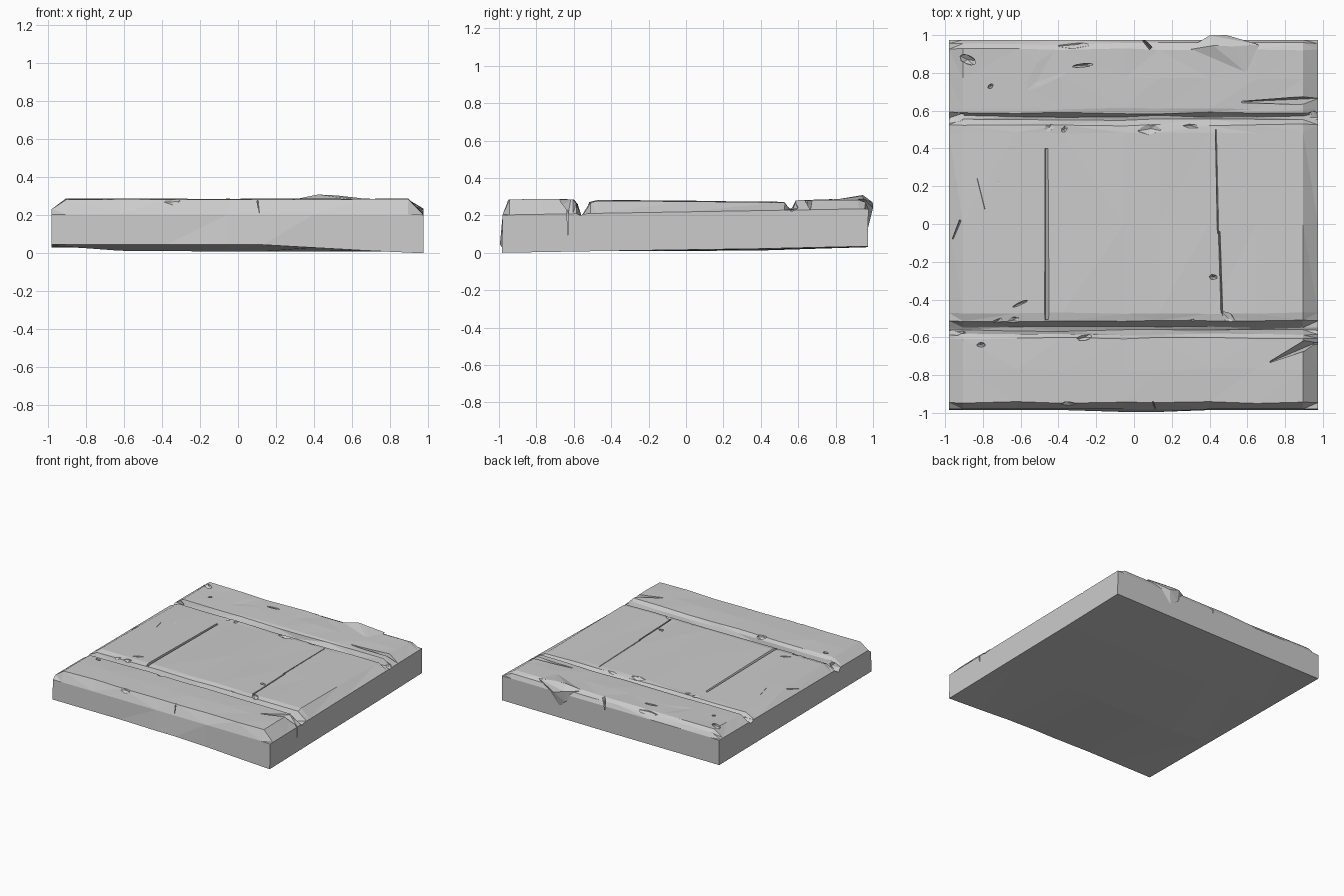
import bpy, bmesh, random
from math import cos, sin, radians
from mathutils import Vector, Matrix

if "Cube" in bpy.data.objects:
    bpy.data.objects.remove(bpy.data.objects["Cube"])

random.seed(4)


def finish(name, bm, helper=False):
    bmesh.ops.recalc_face_normals(bm, faces=bm.faces)
    me = bpy.data.meshes.new(name)
    bm.to_mesh(me)
    bm.free()
    ob = bpy.data.objects.new(name, me)
    bpy.context.collection.objects.link(ob)
    ob.hide_render = helper
    ob.hide_set(helper)
    return ob


def hull(name, pts):
    bm = bmesh.new()
    for p in pts:
        bm.verts.new(p)
    r = bmesh.ops.convex_hull(bm, input=bm.verts)
    loose = {g for g in r["geom_interior"] + r["geom_unused"] if isinstance(g, bmesh.types.BMVert)}
    bmesh.ops.delete(bm, geom=list(loose), context='VERTS')
    return finish(name, bm, True)


def lerp_table(x, table):
    if x <= table[0][0]:
        return table[0][1]
    for (a, u), (b, v) in zip(table, table[1:]):
        if x <= b:
            return u + (v - u) * (x - a) / (b - a)
    return table[-1][1]


# Slab: worn cross-section with two grooves, lofted along x
top = [(-.98, .205), (-.945, .284), (-.77, .286), (-.605, .283), (-.585, .262),
       (-.563, .200), (-.548, .208), (-.512, .270), (-.47, .280), (0, .277), (.48, .271),
       (.525, .268), (.552, .234), (.570, .236), (.588, .277), (.61, .281),
       (.77, .284), (.925, .286), (.955, .268), (.975, .235)]
bottom = [(.972, [(-.98, .03), (0, .03), (.98, .035)]),
          (.4, [(-.98, .035), (-.5, .015), (.5, .012), (.98, .022)]),
          (-.3, [(-.98, .04), (-.6, .012), (.5, .008), (.98, .012)]),
          (-.985, [(-.98, .045), (.13, .045), (.75, .01), (.98, .0)])]
stations = [-.98, -.905, -.62, -.38, -.05, .13, .4, .65, .895, .975]
bm = bmesh.new()
rings = []
for i, x in enumerate(stations):
    end = i in (0, len(stations) - 1)
    ring = []
    for y, z in top:
        if end:
            z = min(z, .232 if x < 0 else .202 + .017 * (y + 1))
        elif abs(y) < .96:
            y += random.uniform(-.006, .006)
            z += random.uniform(-.003, .003)
        ring.append(bm.verts.new((x, y, z)))
    for y, row in bottom:
        bulge = .01 if y < -.9 and i in (4, 5) else 0
        ring.append(bm.verts.new((x, y - bulge, lerp_table(x, row))))
    rings.append(ring)
n = len(rings[0])
for a, b in zip(rings, rings[1:]):
    for k in range(n):
        bm.faces.new((a[k], a[(k + 1) % n], b[(k + 1) % n], b[k]))
bm.faces.new(rings[0])
bm.faces.new(rings[-1][::-1])
bmesh.ops.triangulate(bm, faces=[f for f in bm.faces if len(f.verts) == 4])
slab = finish("stone_slab", bm)


def boolean(cutter, op='DIFFERENCE'):
    m = slab.modifiers.new(cutter.name, 'BOOLEAN')
    m.object, m.operation, m.solver = cutter, op, 'EXACT'


def slit(name, p, q, width, depth, skew=0, z=.278, taper=1):
    # V-shaped cut between two points on the top; skew moves the deep edge sideways
    p, q = Vector((*p, z)), Vector((*q, z))
    side = (q - p).cross(Vector((0, 0, 1))).normalized()
    pts = []
    for c, s in ((p, 1), (q, taper)):
        for o in (-1.3, 1.3):
            pts.append(c + side * o * width * s / 2 + Vector((0, 0, .03)))
        pts.append(c + side * skew * width * s / 2 - Vector((0, 0, depth)))
    boolean(hull(name, pts))


def chip(name, loc, size, turn=0):
    bm = bmesh.new()
    bmesh.ops.create_icosphere(bm, subdivisions=1, radius=1)
    pts = [v.co * random.uniform(.75, 1.15) for v in bm.verts]
    bm.free()
    rot = Matrix.Rotation(radians(turn), 3, 'Z')
    boolean(hull(name, [rot @ Vector([c * s for c, s in zip(p, size)]) + Vector(loc) for p in pts]))


# Broken lump on the back edge
boolean(hull("back_lump", [(.27, .92, .278), (.42, .945, .309), (.52, .94, .304), (.62, .78, .281),
                           (.40, .998, .27), (.49, 1.0, .24), (.40, .985, .18), (.46, .972, .13),
                           (.66, .95, .288), (.55, .97, .24), (.5, .8, .25), (.45, .9, .15)]), 'UNION')

# Joints of the middle panel
slit("left_joint", (-.457, -.505), (-.457, .40), .03, .035, -.7)
slit("right_joint_a", (.437, .50), (.448, -.05), .016, .02, .6)
slit("right_joint_b", (.448, -.04), (.462, -.47), .02, .02, -.5)

# Cracks running in from the edges
slit("back_right_crack", (1.0, .655), (.57, .645), .045, .05, .5, taper=.2)
slit("front_right_crack", (1.0, -.60), (.72, -.73), .06, .06, -.4, taper=.1)
slit("back_edge_crack", (.03, 1.0), (.09, .93), .02, .08, .3)
slit("right_edge_crack", (1.0, -.632), (.95, -.632), .012, .19)
slit("front_edge_crack", (.12, -1.0), (.10, -.94), .008, .08)
slit("left_hairline", (-.83, .24), (-.79, .08), .008, .01)
slit("left_edge_hairline", (-.96, -.08), (-.92, .02), .01, .03, z=.25)

# Chips and gouges
chips = [((-.88, .87), (.06, .025), -25), ((-.95, .66), (.022, .035), 10), ((-.76, .73), (.02, .012), 45),
         ((.09, .505), (.07, .04), 10), ((.50, -.50), (.05, .028), -45), ((.42, -.28), (.03, .016), 0),
         ((-.64, -.51), (.035, .02), 10), ((-.73, -.52), (.055, .022), 25), ((-.26, -.60), (.05, .024), 15),
         ((-.81, -.64), (.025, .014), 0), ((-.45, .51), (.04, .02), 30), ((-.37, .50), (.025, .014), 50),
         ((.28, -.53), (.06, .025), 20), ((-.34, -.96), (.06, .025), 0), ((-.3, .95), (.11, .025), 5),
         ((.30, .52), (.05, .018), 0), ((-.27, .84), (.07, .012), 5), ((-.60, -.42), (.05, .01), 25)]
for k, ((x, y), (a, b), turn) in enumerate(chips):
    chip(f"chip_{k}", (x, y, .282), (a, b, .028), turn)

# Shallow flaked areas and worn groove mouths
chip("flake_left", (-.72, .22, .287), (.11, .035, .016), 20)
chip("flake_back", (-.52, .75, .292), (.26, .13, .016), 40)
for sx in (-1, 1):
    for y, z in ((.565, .255), (-.56, .245)):
        chip(f"groove_mouth_{sx}_{y}", (sx * .97, y, z), (.09, .04, .045), 0)
